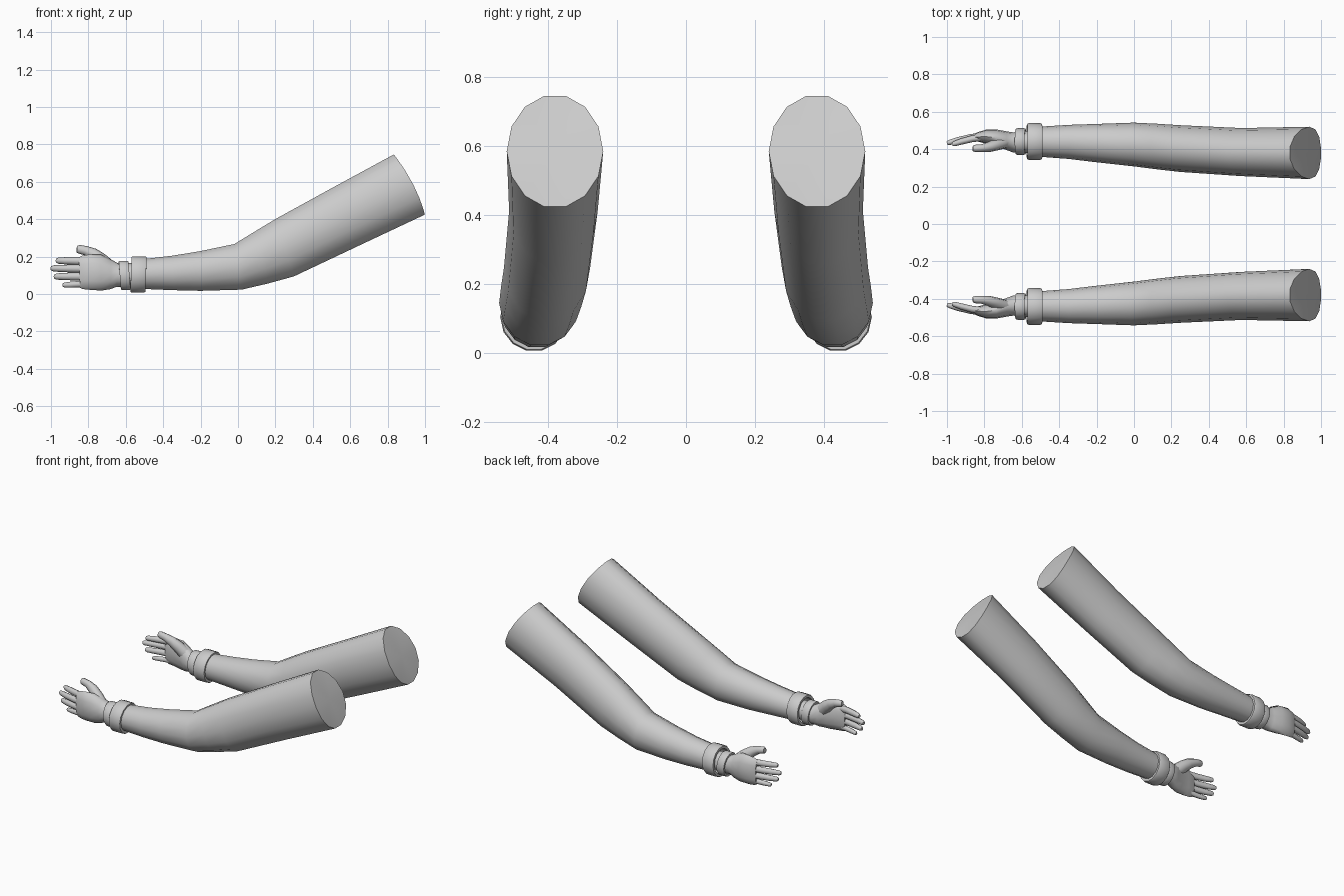
import bpy, bmesh, math
from mathutils import Vector

if "Cube" in bpy.data.objects:
    bpy.data.objects.remove(bpy.data.objects["Cube"])

skin = bpy.data.materials.new("plain grey")
skin.diffuse_color = (0.6, 0.6, 0.6, 1)
skin.use_nodes = True
skin.node_tree.nodes["Principled BSDF"].inputs["Base Color"].default_value = skin.diffuse_color
Y = Vector((0, 1, 0))


def finish(name, bm, angle):
    """Turn a bmesh into a smooth object mirrored to the other side."""
    bmesh.ops.recalc_face_normals(bm, faces=bm.faces)
    me = bpy.data.meshes.new(name)
    bm.to_mesh(me)
    bm.free()
    ob = bpy.data.objects.new(name, me)
    bpy.context.collection.objects.link(ob)
    me.materials.append(skin)
    m = ob.modifiers.new("other side", 'MIRROR')
    m.use_axis = (False, True, False)
    bpy.ops.object.select_all(action='DESELECT')
    ob.select_set(True)
    bpy.context.view_layer.objects.active = ob
    bpy.ops.object.shade_smooth_by_angle(angle=math.radians(angle))
    return ob


def loft(rings, n, bulge=0.0, closed=False):
    """Skin elliptical rings (centre, side vector, up vector)."""
    bm = bmesh.new()
    loops = []
    for i, (c, u, v) in enumerate(rings):
        loop = []
        for k in range(n):
            a = 2 * math.pi * k / n
            p = c + u * math.cos(a) + v * math.sin(a)
            if i == 0:
                p.x += bulge * math.cos(a) ** 2
            loop.append(bm.verts.new(p))
        loops.append(loop)
    pairs = list(zip(loops, loops[1:]))
    if closed:
        pairs.append((loops[-1], loops[0]))
    for a, b in pairs:
        for k in range(n):
            j = (k + 1) % n
            bm.faces.new((a[k], a[j], b[j], b[k]))
    if not closed:
        for loop, (c, u, v), push in ((loops[0], rings[0], bulge), (loops[-1], rings[-1], 0)):
            mid = bm.verts.new(c + Vector((push, 0, 0)))
            for k in range(n):
                bm.faces.new((loop[k], loop[(k + 1) % n], mid))
    return bm


def section(tx, tz, bx, bz, y0, y1):
    """Ring from its top point, bottom point and y range."""
    top, bot = Vector((tx, 0, tz)), Vector((bx, 0, bz))
    return ((top + bot) / 2 + Y * (y0 + y1) / 2, Y * (y1 - y0) / 2, (top - bot) / 2)


def tube(pts, n, flat):
    """Tapered finger along points (x, y, z, radius)."""
    rings = []
    for i, p in enumerate(pts):
        a, b = pts[max(i - 1, 0)], pts[min(i + 1, len(pts) - 1)]
        d = (Vector(b[:3]) - Vector(a[:3])).normalized()
        v = Y.cross(d).normalized()
        rings.append((Vector(p[:3]), d.cross(v) * p[3] * flat, v * p[3]))
    return loft(rings, n)


# Arm from the shoulder to the wrist
finish("arm", loft([
    section(.83, .75, 1.0, .42, -.52, -.24),
    section(.50, .57, .65, .255, -.513, -.256),
    section(.20, .405, .30, .09, -.528, -.278),
    section(.09, .338, .16, .052, -.536, -.292),
    section(-.02, .27, .02, .02, -.542, -.308),
    section(-.20, .232, -.20, .014, -.535, -.33),
    section(-.35, .207, -.35, .018, -.53, -.348),
    section(-.51, .188, -.51, .025, -.52, -.36),
], 14, bulge=.022), 75)

# Palm with a narrow wrist
finish("palm", loft([
    section(-.55, .165, -.55, .04, -.50, -.38),
    section(-.64, .163, -.65, .038, -.49, -.382),
    section(-.68, .185, -.68, .026, -.495, -.395),
    section(-.735, .212, -.73, .018, -.505, -.415),
    section(-.79, .212, -.79, .022, -.505, -.43),
    section(-.835, .204, -.83, .026, -.492, -.44),
    section(-.85, .195, -.845, .034, -.485, -.447),
], 12), 60)

# Four fingers: root height, tip height, tip x, root y, tip y
fingers = {
    "index_finger": (.176, .178, -.972, -.463, -.425),
    "middle_finger": (.135, .137, -1.0, -.470, -.432),
    "ring_finger": (.094, .093, -.983, -.470, -.437),
    "little_finger": (.055, .047, -.937, -.463, -.445),
}
for name, (z0, z1, x1, y0, y1) in fingers.items():
    r = .017 if name == "little_finger" else .021
    pts = []
    for t, k in ((0, 1.05), (.35, 1), (.7, .92), (.93, .78), (1, .5)):
        pts.append((-.81 + (x1 + .81) * t, y0 + (y1 - y0) * t ** 1.5, z0 + (z1 - z0) * t, r * k))
    finish(name, tube(pts, 8, .85), 60)

# Thumb reaching up and inward from the palm
finish("thumb", tube([
    (-.69, -.440, .140, .042), (-.735, -.425, .183, .038), (-.775, -.412, .214, .032),
    (-.815, -.405, .232, .025), (-.85, -.404, .239, .023), (-.862, -.405, .240, .017)], 8, .85), 60)


def band(name, x0, x1, zc, rz, yc, ry, lean):
    """Hollow wrist band with softened edges."""
    rings = []
    for x, s in ((x0, .8), (x0, .96), (x0 + .008, 1), (x1 - .008, 1), (x1, .96), (x1, .8)):
        rings.append((Vector((x, yc, zc)), Y * ry * s, Vector((lean, 0, rz * s))))
    finish(name, loft(rings, 14, closed=True), 50)


# Wide cuff and narrow band around the wrist
band("wide_cuff", -.572, -.492, .104, .100, -.441, .098, .004)
band("narrow_band", -.632, -.580, .099, .080, -.441, .071, -.006)
